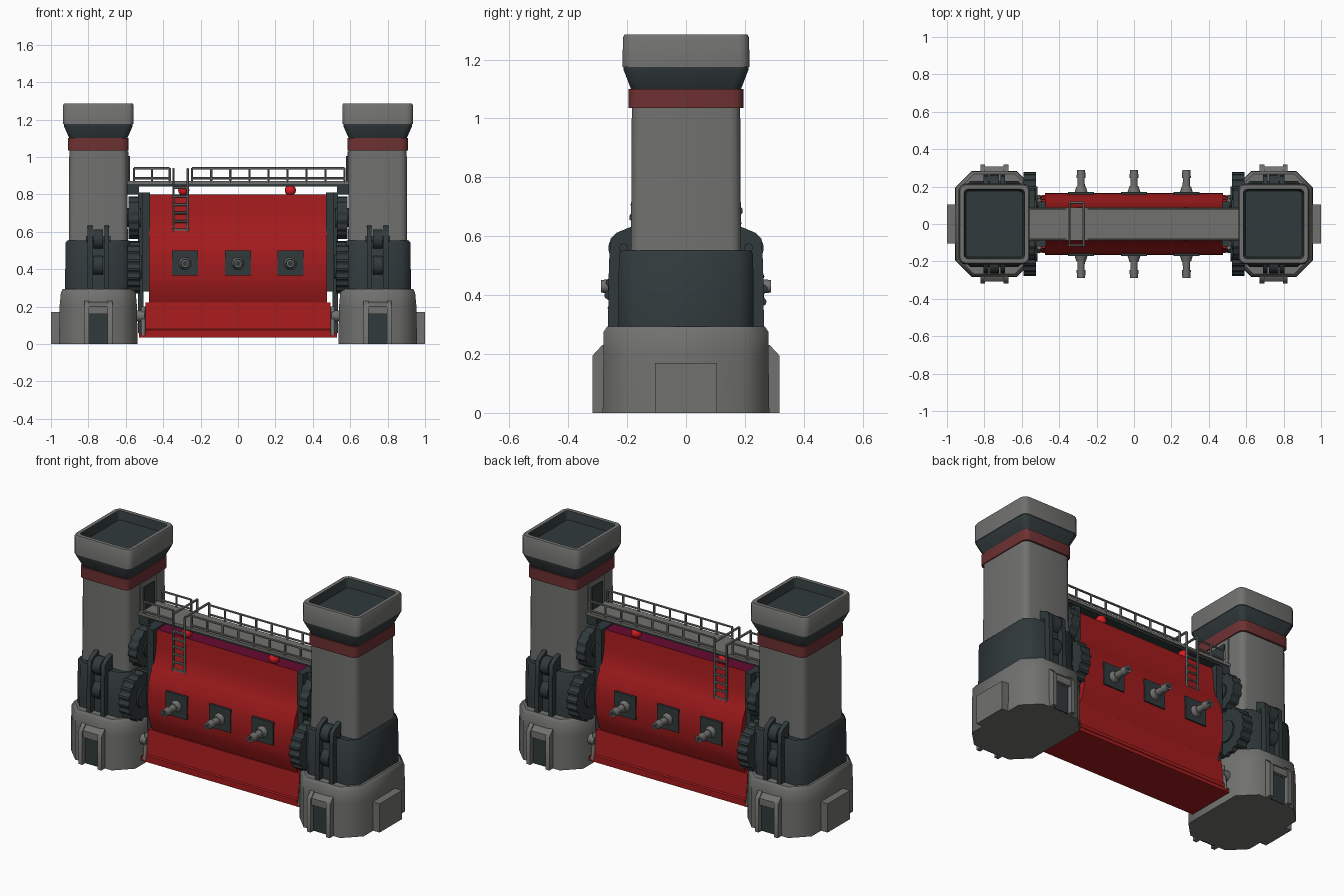
import bpy, bmesh, math
from mathutils import Matrix, Vector

old = bpy.data.objects.get("Cube")
if old:
    bpy.data.objects.remove(old, do_unlink=True)


def material(name, r, g, b):
    m = bpy.data.materials.new(name)
    m.use_nodes = True
    m.diffuse_color = (r, g, b, 1)
    m.node_tree.nodes["Principled BSDF"].inputs["Base Color"].default_value = (r, g, b, 1)
    return m


GREY = material("stone grey", .165, .167, .158)
DARK = material("dark steel", .03, .041, .043)
RED = material("gate red", .37, .011, .012)
BAND = material("dull red", .155, .03, .031)
LAMP = material("lamp red", .68, .012, .016)
PLUM = material("plum", .13, .003, .03)
parts = []


def finish(bm, name, *mats):
    bmesh.ops.recalc_face_normals(bm, faces=bm.faces)
    me = bpy.data.meshes.new(name)
    bm.to_mesh(me)
    bm.free()
    for m in mats:
        me.materials.append(m)
    ob = bpy.data.objects.new(name, me)
    bpy.context.collection.objects.link(ob)
    parts.append(ob)
    return ob


def box(name, x, y, z, mat):
    """Box from three (low, high) ranges."""
    bm = bmesh.new()
    size = [abs(r[1] - r[0]) for r in (x, y, z)]
    mid = [(r[0] + r[1]) / 2 for r in (x, y, z)]
    bmesh.ops.create_cube(bm, size=1, matrix=Matrix.Translation(mid) @ Matrix.Diagonal((*size, 1)))
    return finish(bm, name, mat)


def prism(name, pts, x0, x1, *mats):
    """Extrude a (y, z) outline along x."""
    bm = bmesh.new()
    a, b = ([bm.verts.new((x, y, z)) for y, z in pts] for x in (x0, x1))
    bm.faces.new(a)
    bm.faces.new(b)
    for i in range(len(pts)):
        j = (i + 1) % len(pts)
        bm.faces.new((a[i], a[j], b[j], b[i]))
    return finish(bm, name, *mats)


def rods(name, segments, r, mat, sides=8, tip=1):
    """Join straight round rods into one object; tip scales the far radius."""
    bm = bmesh.new()
    for p, q in segments:
        p, q = Vector(p), Vector(q)
        d = q - p
        m = Matrix.Translation((p + q) / 2) @ d.to_track_quat('Z', 'Y').to_matrix().to_4x4()
        bmesh.ops.create_cone(bm, cap_ends=True, segments=sides, radius1=r, radius2=r * tip, depth=d.length, matrix=m)
    return finish(bm, name, mat)


def loft(name, cx, sections, mats, seg=1, mat_from=99):
    """Stack rounded rectangles (half x, half y, corner, z)."""
    bm = bmesh.new()
    rings = []
    for hx, hy, c, z in sections:
        ring = []
        for k, (sx, sy) in enumerate(((1, 1), (-1, 1), (-1, -1), (1, -1))):
            for i in range(seg + 1):
                t = (k + i / seg) * math.pi / 2
                ring.append(bm.verts.new((cx + sx * (hx - c) + c * math.cos(t),
                                          sy * (hy - c) + c * math.sin(t), z)))
        rings.append(ring)
    n = len(rings[0])
    for k in range(len(rings) - 1):
        for i in range(n):
            j = (i + 1) % n
            f = bm.faces.new((rings[k][i], rings[k][j], rings[k + 1][j], rings[k + 1][i]))
            f.material_index = int(k >= mat_from)
    bm.faces.new(rings[0])
    bm.faces.new(rings[-1]).material_index = int(len(rings) > mat_from)
    return finish(bm, name, *mats)


def gear(name, cy, cz, r, x0, x1, teeth):
    pts = []
    for i in range(teeth * 4):
        t = (i + .5) * math.tau / (teeth * 4)
        rr = r if i % 4 < 2 else r * .92
        pts.append((cy + rr * math.cos(t), cz + rr * math.sin(t)))
    prism(name, pts, x0, x1, DARK)
    mid, out = (x0 + x1) / 2, (x1 - x0) * .65
    rods(name + "_hub", [((mid - out, cy, cz), (mid + out, cy, cz))], r * .45, DARK, 16)


# Towers
for s, side in ((1, "left"), (-1, "right")):
    cx = s * .747
    loft("tower_base_" + side, cx, [(.21, .283, .09, 0), (.207, .28, .085, .2), (.2, .28, .08, .275),
                                    (.19, .268, .08, .293)], [GREY])
    loft("tower_collar_" + side, cx, [(.178, .23, .05, .28), (.175, .228, .05, .54), (.168, .22, .05, .552)], [DARK])
    loft("tower_shaft_" + side, cx, [(.158, .187, .035, .54), (.155, .184, .035, 1.04)], [GREY], 3)
    loft("tower_band_" + side, cx, [(.161, .195, .035, 1.035), (.161, .195, .035, 1.1)], [BAND], 3)
    loft("tower_flare_" + side, cx, [(.155, .187, .035, 1.1), (.184, .212, .035, 1.165), (.184, .212, .035, 1.178)],
         [DARK], 3)
    loft("tower_cap_" + side, cx, [(.188, .216, .035, 1.175), (.189, .214, .035, 1.275), (.184, .209, .035, 1.285),
                                   (.162, .186, .02, 1.285), (.152, .176, .02, 1.235)], [GREY, DARK], 3, 3)
    # Outer buttress and the doorway onto the walkway
    box("outer_buttress_" + side, (s * .93, s), (-.105, .105), (0, .17), GREY)
    box("walkway_doorframe_" + side, (s * .585, s * .607), (-.075, .075), (.86, 1.03), GREY)
    box("walkway_door_" + side, (s * .578, s * .587), (-.05, .05), (.87, 1.005), DARK)

    for f, face in ((-1, "front"), (1, "back")):
        tag = f"_{face}_{side}"
        # Ground doorway
        frame = [(f * y, z) for y, z in ((.26, 0), (.317, 0), (.317, .195), (.285, .23), (.26, .23))]
        for k in (-1, 1):
            prism(f"door_jamb_{'outer' if k == s else 'inner'}{tag}", frame, cx + k * .05, cx + k * .075, GREY)
        prism("door_lintel" + tag, [(f * y, z) for y, z in ((.26, .16), (.308, .16), (.308, .2), (.28, .225), (.26, .225))],
              cx - .05, cx + .05, GREY)
        box("door" + tag, (cx - .05, cx + .05), (f * .28, f * .289), (0, .16), DARK)
        # Hoist bracket with two pulleys
        plate = [(f * y, z) for y, z in ((.17, .28), (.265, .28), (.262, .5), (.257, .59), (.235, .612), (.18, .635))]
        for k in (-1, 1):
            prism(f"hoist_plate_{'outer' if k == s else 'inner'}{tag}", plate, cx + k * .032, cx + k * .058, DARK)
        for i, z in enumerate((.42, .56)):
            rods(f"pulley_{i}{tag}", [((cx - .026, f * .212, z), (cx + .026, f * .212, z))], .052, DARK, 20)
            rods(f"pulley_axle_{i}{tag}", [((cx - .066, f * .212, z), (cx + .066, f * .212, z))], .016, DARK)
        # Drive gears
        gear("large_gear" + tag, f * .137, .41, .14, s * .525, s * .59, 18)
        gear("small_gear" + tag, f * .08, .675, .113, s * .53, s * .585, 14)
        # Hinge post at the gate foot
        rods("foot_post" + tag, [((s * .507, f * .145, .045), (s * .507, f * .125, .2))], .012, GREY)
        rods("foot_pivot" + tag, [((s * .5, f * .12, .15), (s * .555, f * .12, .15))], .03, GREY, 12)

    # Gate end frame
    box("gate_end_frame_" + side, (s * .47, s * .51), (-.12, .12), (.28, .81), DARK)
    box("gate_guide_" + side, (s * .505, s * .535), (-.08, .08), (.06, .81), DARK)
    box("walkway_bracket_" + side, (s * .53, s * .6), (-.08, .08), (.8, .85), DARK)


# Gate
def both_sides(half):
    return half + [(-y, z) for y, z in reversed(half)]


gate = prism("gate_upper", both_sides([(.12, .215), (.152, .29), (.163, .34), (.166, .42), (.163, .48), (.148, .545),
                                       (.122, .595), (.104, .64), (.094, .7), (.086, .8)]), -.475, .475, RED, PLUM)
for p in gate.data.polygons:
    if p.normal.z > .9:
        p.material_index = 1
prism("gate_lower", both_sides([(.154, .055), (.154, .075), (.146, .08), (.13, .222)]), -.495, .495, RED)
box("gate_sill", (-.53, .53), (-.15, .15), (.035, .06), RED)

# Gun ports and lamps on both faces
for f, face in ((-1, "front"), (1, "back")):
    for i, x in enumerate((-.283, 0, .28)):
        tag = f"_{face}_{i}"
        box("gun_plate" + tag, (x - .07, x + .07), (f * .14, f * .172), (.365, .5), DARK)
        for part, y0, y1, r, tip, mat in (("mount", .165, .2, .036, .7, GREY), ("barrel", .18, .26, .021, .85, GREY),
                                          ("muzzle", .245, .288, .024, .9, GREY), ("bore", .28, .289, .014, 1, DARK)):
            rods(f"gun_{part}{tag}", [((x, f * y0, .43), (x, f * y1, .43))], r, mat, 12, tip)
    for i, x in enumerate((-.29, .28)):
        bm = bmesh.new()
        bmesh.ops.create_uvsphere(bm, u_segments=16, v_segments=10, radius=.03,
                                  matrix=Matrix.Translation((x, f * .062, .822)))
        finish(bm, f"lamp_{face}_{i}", LAMP)

    # Railings, open where the ladder arrives
    y = f * .083
    for label, x0, x1, n in (("short", -.555, -.365, 2), ("long", -.245, .57, 8)):
        posts = [x0 + (x1 - x0) * i / n for i in range(n + 1)]
        segs = [((x0, y, z), (x1, y, z)) for z in (.94, .885)]
        segs += [((x, y, .86), (x, y, .94)) for x in posts]
        rods(f"railing_{label}_{face}", segs, .0065, GREY, 6)

    # Ladder with handrails over the deck
    y = f * .113
    segs = [((x, y, .59), (x, y, .935)) for x in (-.345, -.268)]
    segs += [((x, y, .935), (x, 0, .935)) for x in (-.345, -.268)]
    segs += [((-.345, y, .61 + i * .045), (-.268, y, .61 + i * .045)) for i in range(6)]
    rods("ladder_" + face, segs, .007, GREY, 6)

# Walkway
box("walkway_deck", (-.6, .6), (-.088, .088), (.855, .872), GREY)
box("walkway_underside", (-.59, .59), (-.08, .08), (.843, .856), DARK)

# Smooth shading with sharp edges kept
bpy.ops.object.select_all(action='DESELECT')
for ob in parts:
    ob.select_set(True)
bpy.context.view_layer.objects.active = parts[0]
bpy.ops.object.shade_smooth_by_angle(angle=math.radians(48))
